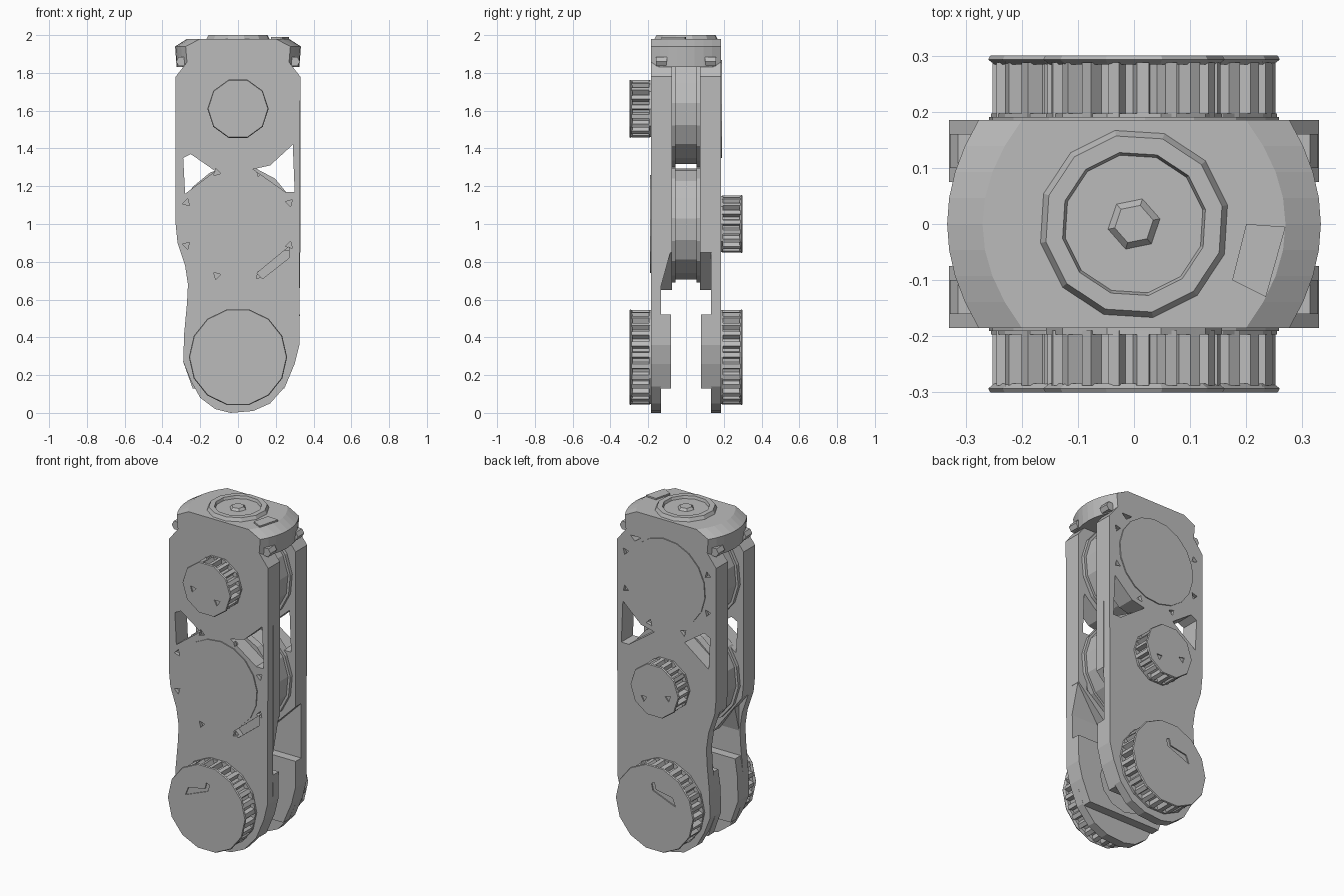
import bpy, bmesh, math

cube = bpy.data.objects.get("Cube")
if cube:
    bpy.data.objects.remove(cube, do_unlink=True)

grey = bpy.data.materials.new("plain grey")
grey.use_nodes = True
grey.diffuse_color = (0.5, 0.5, 0.5, 1)
grey.node_tree.nodes["Principled BSDF"].inputs["Base Color"].default_value = (0.5, 0.5, 0.5, 1)


def loft(name, rings):
    """Skin a closed solid through rings of equal point count."""
    bm = bmesh.new()
    loops = [[bm.verts.new(p) for p in ring] for ring in rings]
    n = len(loops[0])
    bm.faces.new(loops[0])
    bm.faces.new(loops[-1])
    for a, b in zip(loops, loops[1:]):
        for i in range(n):
            j = (i + 1) % n
            bm.faces.new((a[i], a[j], b[j], b[i]))
    bmesh.ops.recalc_face_normals(bm, faces=bm.faces)
    mesh = bpy.data.meshes.new(name)
    bm.to_mesh(mesh)
    bm.free()
    mesh.materials.append(grey)
    ob = bpy.data.objects.new(name, mesh)
    bpy.context.collection.objects.link(ob)
    return ob


def slab(name, pts, y0, y1):
    """Extrude an x-z outline along y."""
    return loft(name, [[(x, y, z) for x, z in pts] for y in (y0, y1)])


def circle(r, cx, cz, n, turn=0.0):
    return [(cx + r * math.cos(math.tau * i / n + turn),
             cz + r * math.sin(math.tau * i / n + turn)) for i in range(n)]


def upright(name, r0, r1, z0, z1, n):
    return loft(name, [[(x, y, z) for x, y in circle(r, 0, 0, n, 0.2)]
                       for r, z in ((r0, z0), (r1, z1))])


def cut(ob, cutters):
    """Subtract cutters from a part, then bake the result."""
    for c in cutters:
        mod = ob.modifiers.new("cut", 'BOOLEAN')
        mod.operation = 'DIFFERENCE'
        mod.solver = 'EXACT'
        mod.object = c
    bpy.context.view_layer.update()
    deps = bpy.context.evaluated_depsgraph_get()
    mesh = bpy.data.meshes.new_from_object(ob.evaluated_get(deps))
    ob.modifiers.clear()
    ob.data = mesh


def discard(cutters):
    for c in cutters:
        bpy.data.objects.remove(c, do_unlink=True)


UPPER, MIDDLE, LOWER = 1.61, 1.0, 0.295

# Side plate outline, with one waisted edge and a rounded foot
left_edge = [(-0.26, 1.87), (-0.33, 1.78), (-0.33, 1.0), (-0.32, 0.9), (-0.28, 0.78),
             (-0.265, 0.68), (-0.27, 0.58), (-0.285, 0.42), (-0.29, 0.27)]
foot = [(-0.25, 0.17), (-0.2, 0.08), (-0.12, 0.02), (-0.04, 0), (0.08, 0.01),
        (0.17, 0.05), (0.25, 0.14), (0.3, 0.26), (0.325, 0.36)]
right_edge = [(0.33, 1.78), (0.26, 1.87)]
outline = left_edge + foot + right_edge
thick_upper = left_edge[:4] + [(-0.13, 0.65), (0.13, 0.65), (0.33, 0.85)] + right_edge
thick_lower = [(-0.27, 0.52), (-0.285, 0.42), (-0.29, 0.27), (-0.24, 0.13),
               (0.245, 0.13), (0.3, 0.26), (0.325, 0.36), (0.327, 0.52)]

windows = [[(-0.29, 1.35), (-0.25, 1.37), (-0.12, 1.28), (-0.28, 1.16)],
           [(0.29, 1.42), (0.3, 1.17), (0.25, 1.17), (0.08, 1.29), (0.17, 1.31)]]
low_slot = [(0.1, 0.74), (0.13, 0.71), (0.27, 0.82), (0.27, 0.88)]
high_slot = [(0.17, 1.83), (0.21, 1.8), (0.25, 1.84), (0.21, 1.87)]

for side, s, disc_z, slot, small_z in (("front", -1, MIDDLE, low_slot, UPPER),
                                       ("back", 1, UPPER, high_slot, MIDDLE)):
    # Side plates with window openings and screw dents
    plate = slab(side + "_plate", outline, s * 0.133, s * 0.185)
    liner = slab(side + "_plate_upper_liner", thick_upper, s * 0.075, s * 0.135)
    openings = [slab("cutter", w, s * 0.05, s * 0.25) for w in windows + [slot]]
    dents = []
    for k in range(8):
        a = math.tau * (k + 0.5) / 8
        x, z = 0.295 * math.cos(a), disc_z + 0.295 * math.sin(a)
        if z < 1.83:
            dents.append(slab("cutter", circle(0.022, x, z, 3, a * 2), s * 0.165, s * 0.25))
    cut(plate, openings + dents)
    cut(liner, openings)
    discard(openings + dents)

    # Thickened joint around the lower axle, with a round recess
    joint = slab(side + "_joint_liner", thick_lower, s * 0.08, s * 0.135)
    bore = [slab("cutter", circle(0.17, 0, 0.325, 12), s * 0.05, s * 0.134)]
    cut(joint, bore)
    discard(bore)

    # Flush motor cover
    slab(side + "_motor_cover", circle(0.26, 0, disc_z, 18, 0.1), s * 0.18, s * 0.191)

    # Toothed pulleys: inner flange, teeth, outer flange
    for label, z, r, n, teeth in (("large", LOWER, 0.26, 14, 26), ("small", small_z, 0.162, 10, 18)):
        name = f"{side}_{label}_pulley"
        slab(name + "_inner_flange", circle(r - 0.005, 0, z, n), s * 0.18, s * 0.197)
        ring = [(rad * math.cos(t), z + rad * math.sin(t))
                for i in range(teeth)
                for f, rad in ((0, r - 0.008), (0.4, r - 0.012), (0.55, r - 0.035), (0.85, r - 0.035))
                for t in [math.tau * (i + f) / teeth]]
        slab(name + "_teeth", ring, s * 0.19, s * 0.288)
        cap = loft(name + "_outer_flange",
                   [[(x, s * y, zz) for x, zz in circle(q, 0, z, n)]
                    for q, y in ((r - 0.012, 0.284), (r, 0.293), (r - 0.004, 0.3))])
        if label == "large":
            marks = [[(-0.14, 0.34), (-0.12, 0.39), (-0.01, 0.41), (0.0, 0.45), (0.02, 0.44), (0.01, 0.4)]]
        else:
            marks = [circle(0.022, x, z + dz, 3, t) for x, dz, t in ((-0.09, -0.02, 0.3), (0.07, -0.06, 2.6))]
        notches = [slab("cutter", m, s * 0.293, s * 0.35) for m in marks]
        cut(cap, notches)
        discard(notches)

# Motor housings between the plates
for label, z in (("upper", UPPER), ("middle", MIDDLE)):
    slab(label + "_motor", circle(0.295, 0, z, 16, 0.1), -0.1, 0.1)
    for s in (-1, 1):
        slab(label + "_motor_rim", circle(0.31, 0, z, 16, 0.1), s * 0.055, s * 0.1)

# Sloped web under the front liner
loft("front_web", [[(x, y, z) for y, z in ((-0.08, 0.86), (-0.135, 0.86), (-0.135, 0.66))]
                   for x in (-0.26, 0.329)])


# Rounded top block with sloped ends
def block_ring(mid, end, z):
    ys = [-0.185 + 0.37 * i / 8 for i in range(9)]
    arc = [(mid - (mid - end) * (y / 0.185) ** 2, y, z) for y in ys]
    return arc + [(-x, -y, z) for x, y, z in arc]


loft("top_block", [block_ring(0.325, 0.268, 1.83), block_ring(0.333, 0.277, 1.94),
                   block_ring(0.27, 0.2, 1.98)])

# Top bearing ring, hub and latch plate
ring = upright("top_ring", 0.175, 0.16, 1.97, 2.0, 12)
well = [upright("cutter", 0.125, 0.145, 1.984, 2.05, 12)]
cut(ring, well)
discard(well)
upright("top_hub", 0.055, 0.035, 1.975, 1.998, 6)
latch = [(0.2, 0.0), (0.27, -0.005), (0.235, -0.13), (0.175, -0.1)]
loft("top_latch", [[(x, y, z) for x, y in latch] for z in (1.96, 1.989)])

# Corner bolts under the top block
for x in (-0.3, 0.3):
    for s in (-1, 1):
        slab("corner_bolt", circle(0.028, x, 1.86, 6), s * 0.1, s * 0.16)
